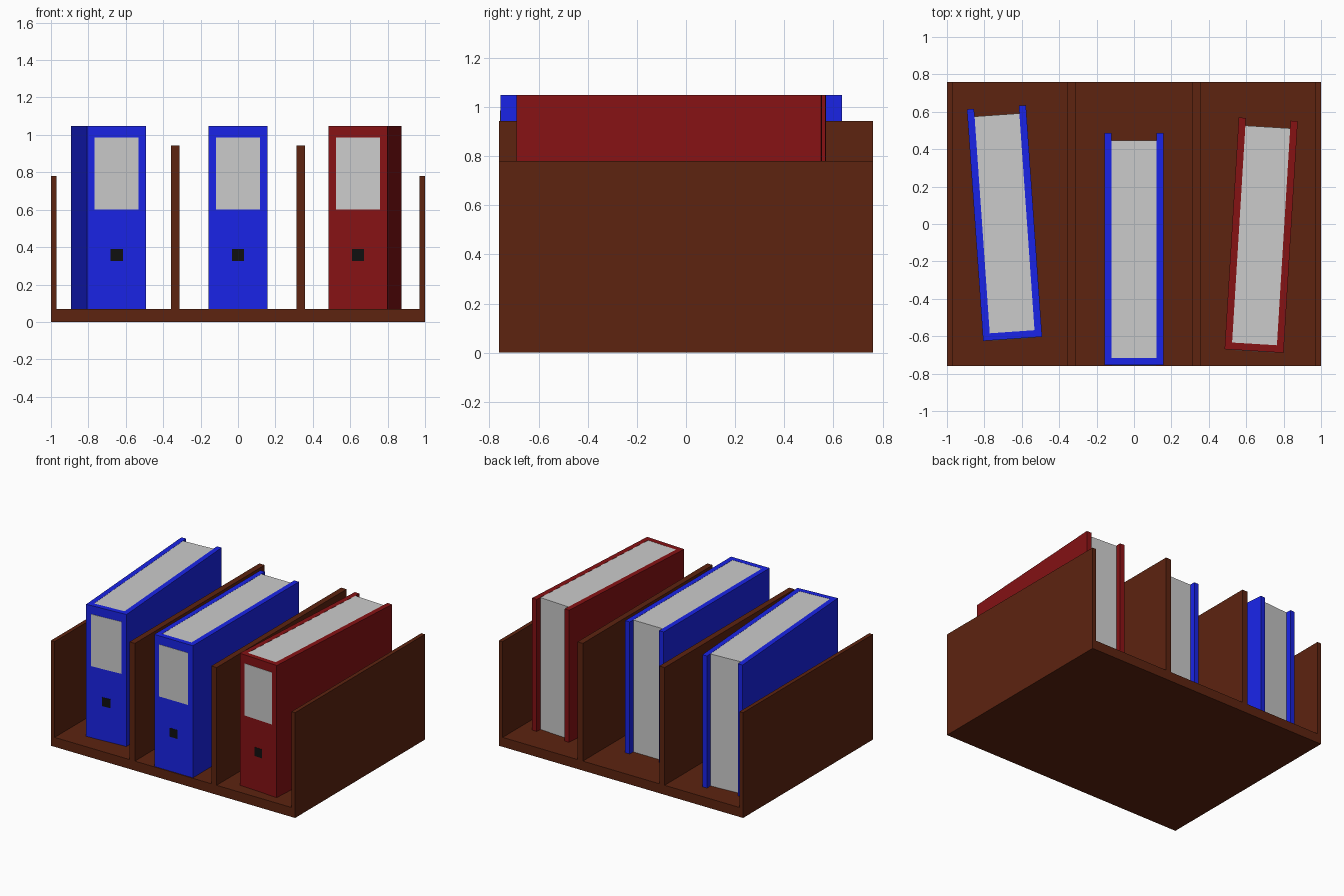
import bpy, bmesh
from math import radians
from mathutils import Matrix

if "Cube" in bpy.data.objects:
    bpy.data.objects.remove(bpy.data.objects["Cube"])


def material(name, rgb):
    m = bpy.data.materials.new(name)
    m.diffuse_color = (*rgb, 1)
    m.use_nodes = True
    m.node_tree.nodes["Principled BSDF"].inputs["Base Color"].default_value = m.diffuse_color
    return m


WOOD = material("brown_wood", (0.109, 0.017, 0.005))
BLUE = material("blue_board", (0.01, 0.0175, 0.8))
RED = material("red_board", (0.24, 0.006, 0.007))
BLACK = material("black", (0.005, 0.005, 0.005))


def prism(name, outline, z0, z1, mat=None, matrix=Matrix()):
    """Extrude an XY outline from z0 to z1."""
    bm = bmesh.new()
    face = bm.faces.new([bm.verts.new((x, y, z0)) for x, y in outline])
    ext = bmesh.ops.extrude_face_region(bm, geom=[face])
    top = [v for v in ext["geom"] if isinstance(v, bmesh.types.BMVert)]
    bmesh.ops.translate(bm, verts=top, vec=(0, 0, z1 - z0))
    bmesh.ops.recalc_face_normals(bm, faces=bm.faces)
    mesh = bpy.data.meshes.new(name)
    bm.to_mesh(mesh)
    bm.free()
    if mat:
        mesh.materials.append(mat)
    ob = bpy.data.objects.new(name, mesh)
    ob.matrix_world = matrix
    bpy.context.collection.objects.link(ob)
    return ob


def box(name, x0, x1, y0, y1, z0, z1, mat=None, matrix=Matrix()):
    return prism(name, [(x0, y0), (x1, y0), (x1, y1), (x0, y1)], z0, z1, mat, matrix)


# Tray: base, low outer walls, taller dividers
D, FLOOR = 0.76, 0.07
box("tray_base", -1, 1, -D, D, 0, FLOOR, WOOD)
for side, s in (("left", -1), ("right", 1)):
    x0, x1 = sorted((s, s * 0.97))
    box(side + "_wall", x0, x1, -D, D, FLOOR, 0.78, WOOD)
    c = s * 0.335
    box(side + "_divider", c - 0.022, c + 0.022, -D, D, FLOOR, 0.942, WOOD)


def binder(name, x, y, angle, mat):
    """Binder with the middle of its spine front at (x, y), turned about z."""
    m = Matrix.Translation((x, y, 0)) @ Matrix.Rotation(radians(angle), 4, "Z")
    w, t, length, top = 0.158, 0.038, 1.241, 1.048
    i = w - t
    # U-shaped cover: spine and two boards
    prism(name + "_cover", [(-w, 0), (w, 0), (w, length), (i, length), (i, t),
                            (-i, t), (-i, length), (-w, length)], FLOOR, top, mat, m)
    box(name + "_paper", -i, i, t, 1.2, FLOOR, top - 0.001, None, m)
    # Spine label and finger hole
    box(name + "_label", -0.118, 0.118, -0.002, 0.001, 0.60, 0.985, None, m)
    box(name + "_finger_hole", -0.033, 0.033, -0.002, 0.001, 0.325, 0.39, BLACK, m)


binder("left_binder", -0.649, -0.614, 4.0, BLUE)
binder("middle_binder", 0, -0.754, 0, BLUE)
binder("right_binder", 0.642, -0.679, -3.5, RED)
